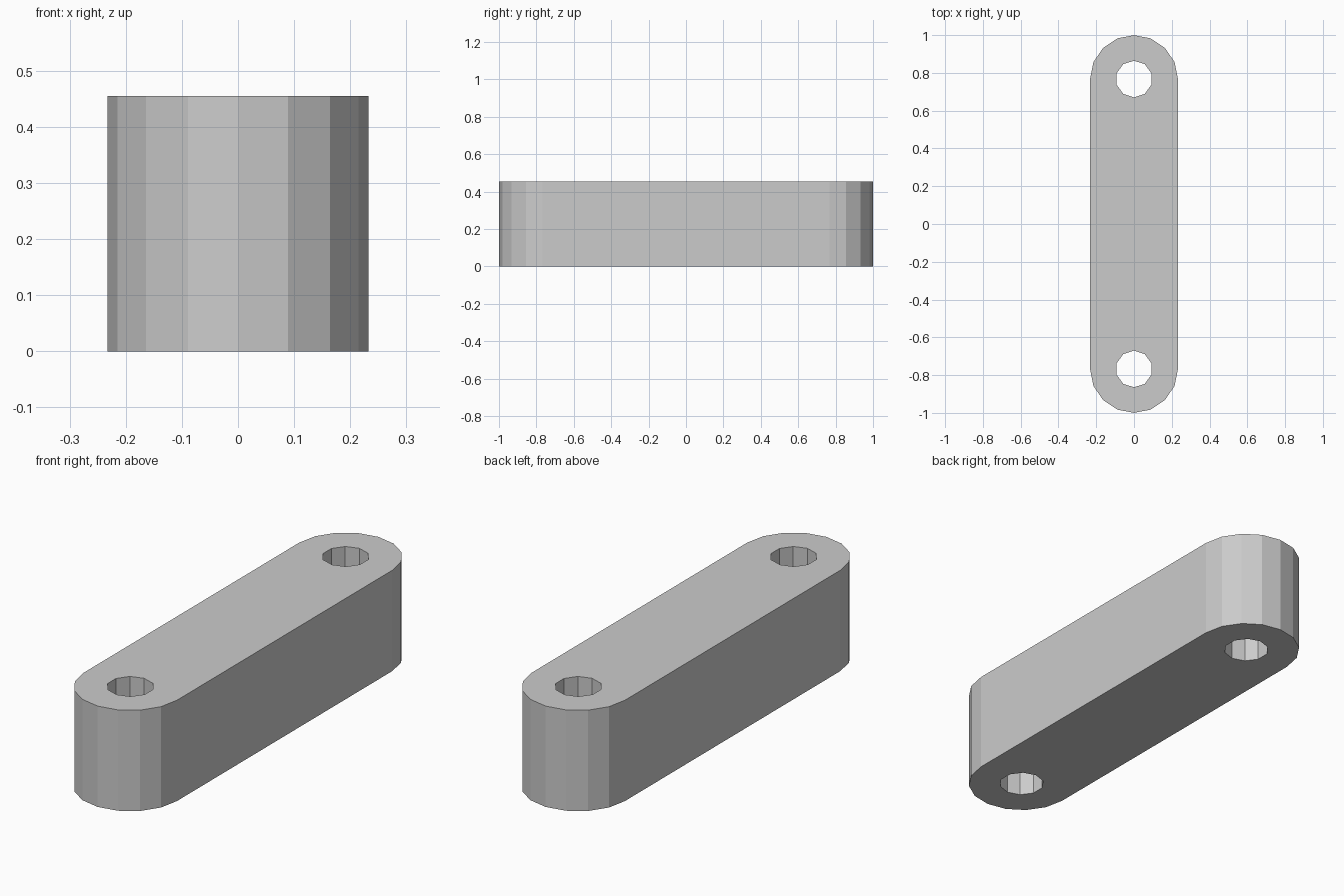
import bpy, bmesh
from math import sin, cos, pi

if "Cube" in bpy.data.objects:
    bpy.data.objects.remove(bpy.data.objects["Cube"])

R, CY, HEIGHT = 0.2325, 0.7675, 0.455   # end radius, end centre, thickness
HOLE_R, HOLE_SIDES, END_SEGS = 0.097, 10, 8


def arc(cy, r, start, sweep, segs, count):
    return [(r * cos(start + sweep * i / segs), cy + r * sin(start + sweep * i / segs))
            for i in range(count)]


bm = bmesh.new()


def add_loop(points):
    vs = [bm.verts.new((x, y, 0)) for x, y in points]
    return [bm.edges.new((v, vs[(i + 1) % len(vs)])) for i, v in enumerate(vs)]


# Rounded outline and the two pin holes
edges = add_loop(arc(CY, R, 0, pi, END_SEGS, END_SEGS + 1)
                 + arc(-CY, R, pi, pi, END_SEGS, END_SEGS + 1))
for side in (1, -1):
    edges += add_loop(arc(side * CY, HOLE_R, pi / 2, 2 * pi, HOLE_SIDES, HOLE_SIDES))

# Fill the profile and raise it to full thickness
bmesh.ops.triangle_fill(bm, edges=edges, use_beauty=True)
top = bmesh.ops.extrude_face_region(bm, geom=bm.faces[:], use_keep_orig=True)
bmesh.ops.translate(bm, vec=(0, 0, HEIGHT),
                    verts=[g for g in top["geom"] if isinstance(g, bmesh.types.BMVert)])
bmesh.ops.recalc_face_normals(bm, faces=bm.faces[:])

mesh = bpy.data.meshes.new("link_bar")
bm.to_mesh(mesh)
bm.free()
bpy.context.collection.objects.link(bpy.data.objects.new("link_bar", mesh))
